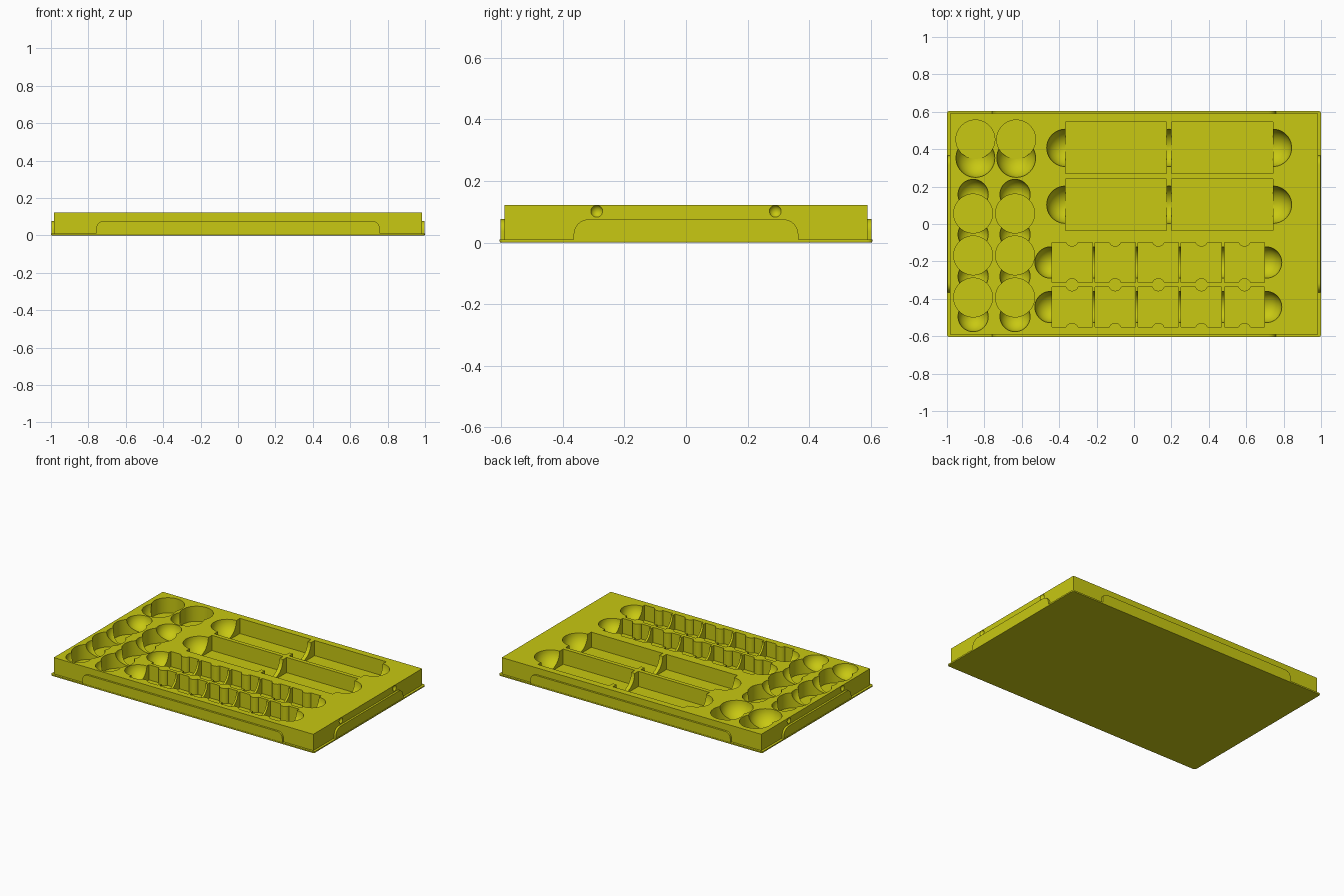
import bpy, bmesh, math
from mathutils import Matrix, Vector

cube = bpy.data.objects.get("Cube")
if cube:
    bpy.data.objects.remove(cube, do_unlink=True)

TOP, FLOOR = 0.122, 0.018
HX, HY = 0.984, 0.59

yellow = bpy.data.materials.new("yellow_plastic")
yellow.use_nodes = True
COLOUR = (0.58, 0.58, 0.006, 1)
yellow.diffuse_color = COLOUR
yellow.node_tree.nodes["Principled BSDF"].inputs["Base Color"].default_value = COLOUR


def add_box(bm, x0, x1, y0, y1, z0, z1):
    size = Matrix.Diagonal((x1 - x0, y1 - y0, z1 - z0, 1))
    mid = Matrix.Translation(((x0 + x1) / 2, (y0 + y1) / 2, (z0 + z1) / 2))
    return bmesh.ops.create_cube(bm, size=1, matrix=mid @ size)["verts"]


def add_cylinder(bm, x, y, r, z0, z1, seg=48):
    bmesh.ops.create_cone(bm, cap_ends=True, segments=seg, radius1=r, radius2=r, depth=z1 - z0,
                          matrix=Matrix.Translation((x, y, (z0 + z1) / 2)))


def add_ball(bm, x, y, z, r, seg=40):
    bmesh.ops.create_uvsphere(bm, u_segments=seg, v_segments=seg // 2, radius=r,
                              matrix=Matrix.Translation((x, y, z)))


def make(name, bm):
    mesh = bpy.data.meshes.new(name)
    bmesh.ops.recalc_face_normals(bm, faces=bm.faces)
    bm.to_mesh(mesh)
    bm.free()
    ob = bpy.data.objects.new(name, mesh)
    bpy.context.collection.objects.link(ob)
    mesh.materials.append(yellow)
    return ob


def activate(ob):
    bpy.ops.object.select_all(action='DESELECT')
    ob.select_set(True)
    bpy.context.view_layer.objects.active = ob


def cut(ob, cutter):
    mod = ob.modifiers.new("cut", 'BOOLEAN')
    mod.operation, mod.solver, mod.object = 'DIFFERENCE', 'EXACT', cutter
    activate(ob)
    bpy.ops.object.modifier_apply(modifier=mod.name)
    bpy.data.objects.remove(cutter, do_unlink=True)


# Tray block
bm = bmesh.new()
add_box(bm, -HX, HX, -HY, HY, 0.004, TOP)
tray = make("tray_block", bm)

pockets, cups, balls, posts = (bmesh.new() for _ in range(4))
LIP = TOP + 0.002

# Two rows of large pockets with finger scoops
for y in (0.407, 0.103):
    for x0, x1 in ((-0.367, 0.173), (0.2, 0.743)):
        add_box(pockets, x0, x1, y - 0.138, y + 0.138, FLOOR, TOP + 0.05)
    for x in (-0.367, 0.187, 0.743):
        add_ball(balls, x, y, LIP, 0.1)

# Two rows of five small pockets with scoops between them
PITCH, FIRST = 0.2305, -0.331
for y in (-0.206, -0.444):
    for i in range(5):
        x = FIRST + i * PITCH
        add_box(pockets, x - 0.108, x + 0.108, y - 0.107, y + 0.107, FLOOR, TOP + 0.05)
    for i in range(6):
        add_ball(balls, FIRST + (i - 0.5) * PITCH, y, LIP, 0.084)

# Round ribs on the long walls of the small pockets
for i in range(5):
    for y in (-0.086, -0.325, -0.564):
        add_cylinder(posts, FIRST + i * PITCH, y, 0.035, -0.1, TOP + 0.2, 32)

# Round cups with scoops
for x in (-0.86, -0.636):
    for y in (0.056, -0.168, -0.393):
        add_cylinder(cups, x, y, 0.104, FLOOR, TOP + 0.05)
    for y in (0.158, -0.056, -0.28, -0.495):
        add_ball(balls, x, y, LIP, 0.081)
for x in (-0.848, -0.63):
    add_cylinder(cups, x, 0.452, 0.104, FLOOR, TOP + 0.05)
    add_ball(balls, x, 0.353, LIP, 0.104)

# Small dimples in the end walls
for x in (-HX - 0.008, HX + 0.008):
    for y in (-0.29, 0.29):
        add_ball(balls, x, y, 0.102, 0.021, 24)

pocket_cutter = make("pocket_cutter", pockets)
cut(pocket_cutter, make("post_cutter", posts))
for cutter in (pocket_cutter, make("cup_cutter", cups), make("scoop_cutter", balls)):
    cut(tray, cutter)
activate(tray)
bpy.ops.object.shade_smooth_by_angle(angle=math.radians(30))

# Thin base flange with rounded corners
bm = bmesh.new()
add_box(bm, -1, 1, -0.605, 0.605, 0, 0.01)
corners = [e for e in bm.edges if abs(e.verts[0].co.z - e.verts[1].co.z) > 0.005]
bmesh.ops.bevel(bm, geom=corners, offset=0.015, segments=4, profile=0.5, affect='EDGES')
rim = [e for e in bm.edges if all(v.co.z < 0.001 for v in e.verts)]
bmesh.ops.bevel(bm, geom=rim, offset=0.003, segments=2, profile=0.5, affect='EDGES')
make("base_flange", bm)


def side_tab(name, half, inner, outer, r, angle):
    """Raised panel with rounded top corners, built facing -y and turned by angle."""
    z0, z1 = 0.006, 0.076
    pts = [(-half, z0), (half, z0)]
    for sign, start in ((1, 0), (-1, 90)):
        for k in range(9):
            a = math.radians(start + k * 90 / 8)
            pts.append((sign * (half - r) + r * math.cos(a), z1 - r + r * math.sin(a)))
    bm = bmesh.new()
    face = bm.faces.new([bm.verts.new((x, -outer, z)) for x, z in pts])
    new = bmesh.ops.extrude_face_region(bm, geom=[face])["geom"]
    bmesh.ops.translate(bm, vec=Vector((0, outer - inner, 0)),
                        verts=[g for g in new if isinstance(g, bmesh.types.BMVert)])
    bmesh.ops.rotate(bm, verts=bm.verts, cent=(0, 0, 0), matrix=Matrix.Rotation(angle, 3, 'Z'))
    activate(make(name, bm))
    bpy.ops.object.shade_smooth_by_angle(angle=math.radians(30))


# Grip panels on all four walls
side_tab("front_panel", 0.758, HY - 0.005, 0.603, 0.04, 0)
side_tab("back_panel", 0.758, HY - 0.005, 0.603, 0.04, math.pi)
side_tab("left_panel", 0.365, HX - 0.005, 0.998, 0.05, math.pi / 2)
side_tab("right_panel", 0.365, HX - 0.005, 0.998, 0.05, -math.pi / 2)
